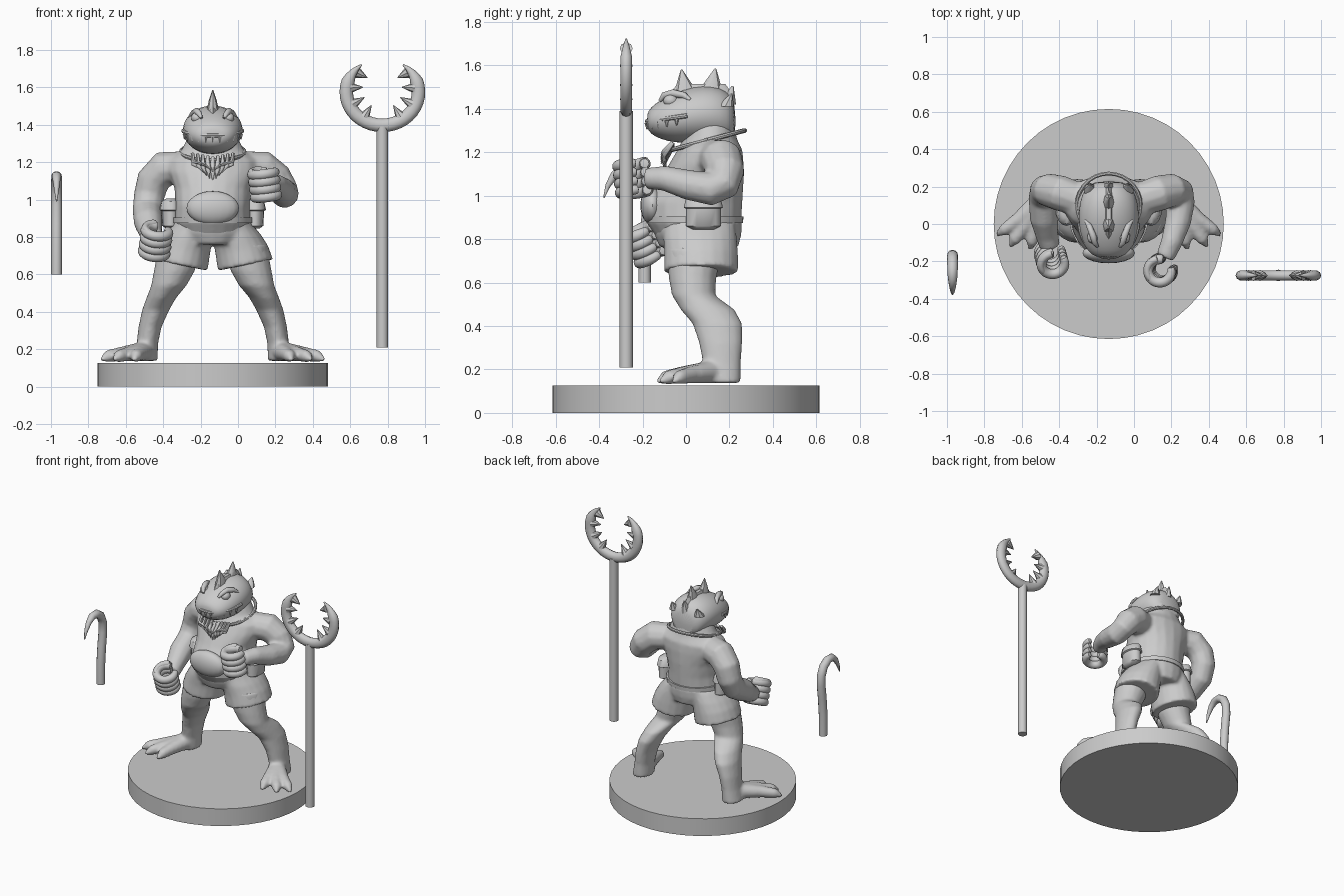
import bpy, bmesh, math
from mathutils import Vector, Quaternion

if "Cube" in bpy.data.objects:
    bpy.data.objects.remove(bpy.data.objects["Cube"])

GREY = (0.6, 0.6, 0.6, 1)
mat = bpy.data.materials.new("plain grey")
mat.use_nodes = True
mat.diffuse_color = GREY
mat.node_tree.nodes["Principled BSDF"].inputs["Base Color"].default_value = GREY
MID = -0.135  # x of the figure's symmetry plane


def loft(bm, rows, n=20):
    """Skin closed rings; each row is centre, half axis u, half axis v."""
    rings = []
    for c, u, v in rows:
        angles = [math.tau * k / n for k in range(n)]
        rings.append([bm.verts.new(Vector(c) + Vector(u) * math.cos(a) + Vector(v) * math.sin(a))
                      for a in angles])
    for a, b in zip(rings, rings[1:]):
        for k in range(n):
            bm.faces.new((a[k], a[(k + 1) % n], b[(k + 1) % n], b[k]))
    bm.faces.new(rings[0])
    bm.faces.new(rings[-1])


def stack(bm, rows, n=20):
    """Level ellipses: x, y, z, rx, ry."""
    loft(bm, [((x, y, z), (rx, 0, 0), (0, ry, 0)) for x, y, z, rx, ry in rows], n)


def tube(bm, pts, n=12):
    """Round tube through x, y, z, radius points."""
    ps = [Vector(p[:3]) for p in pts]
    q, old, rows = Quaternion(), Vector((0, 0, 1)), []
    for i, p in enumerate(pts):
        t = (ps[min(i + 1, len(ps) - 1)] - ps[max(i - 1, 0)]).normalized()
        q = old.rotation_difference(t) @ q
        old = t
        rows.append((ps[i], q @ Vector((p[3], 0, 0)), q @ Vector((0, p[3], 0))))
    loft(bm, rows, n)


def ball(bm, centre, size):
    made = bmesh.ops.create_uvsphere(bm, u_segments=20, v_segments=12, radius=1)["verts"]
    bmesh.ops.scale(bm, vec=size, verts=made)
    bmesh.ops.translate(bm, vec=centre, verts=made)


def finish(name, bm, x=MID, voxel=0, subdiv=0, angle=40):
    bmesh.ops.recalc_face_normals(bm, faces=bm.faces)
    me = bpy.data.meshes.new(name)
    bm.to_mesh(me)
    bm.free()
    me.materials.append(mat)
    ob = bpy.data.objects.new(name, me)
    ob.location.x = x
    bpy.context.collection.objects.link(ob)
    bpy.ops.object.select_all(action='DESELECT')
    bpy.context.view_layer.objects.active = ob
    ob.select_set(True)
    if voxel:
        rm = ob.modifiers.new("blend", 'REMESH')
        rm.mode, rm.voxel_size, rm.use_smooth_shade = 'VOXEL', voxel, True
        sm = ob.modifiers.new("soften", 'SMOOTH')
        sm.factor, sm.iterations = 0.5, 6
        for p in me.polygons:
            p.use_smooth = True
    else:
        if subdiv:
            ob.modifiers.new("round", 'SUBSURF').levels = subdiv
            ob.modifiers["round"].render_levels = subdiv
        bpy.ops.object.shade_smooth_by_angle(angle=math.radians(angle))
    return ob


# Round base
bm = bmesh.new()
stack(bm, [(0, 0, 0, .615, .615), (0, 0, .125, .615, .615)], 48)
finish("base", bm)

# Skin: torso, neck, arms, legs and feet blended together
bm = bmesh.new()
stack(bm, [(0, .05, .8, .18, .18), (0, .035, .88, .205, .22), (0, .035, .97, .2, .225),
           (0, .07, 1.06, .205, .195), (0, .095, 1.15, .24, .17), (0, .11, 1.21, .24, .15),
           (0, .11, 1.26, .17, .125), (0, .11, 1.34, .13, .11)])
tube(bm, [(-.16, .13, 1.17, .09), (-.26, .165, 1.165, .097), (-.32, .18, 1.1, .09),
          (-.34, .18, 1.02, .083), (-.35, .14, .94, .08), (-.345, .03, .88, .078),
          (-.33, -.06, .82, .062), (-.315, -.12, .79, .055)])
tube(bm, [(.16, .13, 1.17, .09), (.27, .165, 1.165, .097), (.34, .18, 1.11, .09),
          (.38, .17, 1.05, .078), (.385, .12, 1.03, .077), (.37, .01, 1.05, .07),
          (.335, -.1, 1.08, .058), (.3, -.18, 1.08, .05)])
for s in (-1, 1):
    stack(bm, [(s * .17, .04, .76, .12, .13), (s * .205, .03, .62, .11, .11),
               (s * .235, .035, .54, .095, .1), (s * .275, .1, .475, .08, .125),
               (s * .305, .145, .41, .073, .115), (s * .335, .16, .32, .062, .1),
               (s * .35, .165, .23, .058, .088), (s * .36, .165, .138, .066, .088)], 16)
    for tx, ty in ((.6, -.06), (.53, -.12), (.42, -.135)):
        mx, my = .37 + (tx - .37) * .5, .12 + (ty - .12) * .55
        tube(bm, [(s * .36, .13, .19, .055), (s * mx, my, .175, .04),
                  (s * (mx * .35 + tx * .65), my * .35 + ty * .65, .163, .033),
                  (s * tx, ty, .142, .01)])
finish("skin", bm, voxel=.011)

# Hands: four curled fingers and a thumb around an open grip
for name, centre, tilt, turn, s in (("right_hand", (-.305, -.185, .775), -.45, 1.5, -1),
                                    ("left_hand", (.28, -.245, 1.08), -.1, 1.2, 1)):
    bm = bmesh.new()
    axis = Vector((-.12 * s, math.sin(tilt), math.cos(tilt))).normalized()
    q = Vector((0, 0, 1)).rotation_difference(axis)
    for k in range(4):
        pts = []
        for j in range(15):
            a = turn + j * .39
            p = q @ Vector((.064 * math.cos(a), .064 * math.sin(a), (k - 1.5) * .041)) + Vector(centre)
            pts.append((*p, .03 if j < 13 else .024))
        tube(bm, pts, 8)
    thumb = [q @ Vector((.07 * math.cos(a), .07 * math.sin(a), .075)) + Vector(centre)
             for a in (1.6, 2.2, 2.8, 3.4, 4)]
    tube(bm, [(*p, .026 - .002 * i) for i, p in enumerate(thumb)], 8)
    finish(name, bm, subdiv=1, angle=60)

# Shorts with flared legs
bm = bmesh.new()
stack(bm, [(0, .06, .76, .16, .18), (0, .055, .82, .21, .2), (0, .05, .89, .205, .21)])
for s in (-1, 1):
    loft(bm, [((s * x, y, z), (rx, 0, s * tilt), (0, ry, 0)) for x, y, z, rx, ry, tilt in
              ((.175, .07, .65, .148, .172, .03), (.155, .07, .73, .14, .17, .025),
               (.13, .065, .8, .13, .17, .01), (.1, .06, .87, .11, .165, 0))])
finish("shorts", bm, voxel=.011)

# Belt and round belly plate
bm = bmesh.new()
stack(bm, [(0, .04, .875, .213, .222), (0, .04, .905, .213, .225)], 32)
finish("belt", bm)
bm = bmesh.new()
ball(bm, (0, -.155, .955), (.14, .055, .09))
finish("belly_plate", bm)

# Hip pouches with flaps
for side, s in (("right", -1), ("left", 1)):
    bm = bmesh.new()
    stack(bm, [(s * .225, .08, z, rx, ry) for z, rx, ry in
               ((.845, .025, .05), (.86, .045, .08), (.94, .05, .08), (.945, .06, .09),
                (.99, .05, .08), (1.005, .025, .05))], 16)
    finish(side + "_pouch", bm, angle=50)

# Head: snout to nape
bm = bmesh.new()
loft(bm, [((0, y, z), (rx, 0, 0), (0, 0, rz)) for y, z, rx, rz in
          ((-.18, 1.345, .05, .03), (-.165, 1.345, .095, .06), (-.12, 1.35, .13, .09),
           (-.05, 1.36, .154, .118), (.03, 1.372, .164, .13), (.12, 1.378, .157, .13),
           (.19, 1.365, .13, .118), (.23, 1.34, .08, .09))], 24)
finish("head", bm, subdiv=1)

# Mouth ridge and small teeth
bm = bmesh.new()
arc = [(math.sin(a), math.cos(a)) for a in [(-1.5 + 3 * k / 24) for k in range(25)]]
tube(bm, [(.158 * sn, .02 - .198 * cs, 1.37 - .028 * cs, .011) for sn, cs in arc], 8)
finish("upper_lip", bm)
bm = bmesh.new()
for sn, cs in arc[2:-2:2]:
    x, y, z = .16 * sn, .02 - .2 * cs, 1.36 - .026 * cs
    tube(bm, [(x, y, z, .011), (x, y, z - .03, .002)], 6)
finish("teeth", bm)

# Eyes under heavy lids
for side, s in (("right", -1), ("left", 1)):
    bm = bmesh.new()
    ball(bm, (s * .085, -.07, 1.437), (.03, .034, .029))
    finish(side + "_eye", bm)
    bm = bmesh.new()
    tube(bm, [(s * x, y, z, r) for x, y, z, r in
              ((.06, -.12, 1.437, .008), (.075, -.1, 1.462, .016), (.085, -.06, 1.472, .019),
               (.105, -.01, 1.462, .016), (.125, .02, 1.44, .008))], 8)
    finish(side + "_eyelid", bm, angle=60)

# Crest of blade spikes, with fins at the back of the head
bm = bmesh.new()
for x, y, z, ty, tz, w in ((0, .0, 1.47, -.02, 1.58, .055), (0, .11, 1.47, .135, 1.585, .06),
                           (0, .185, 1.42, .215, 1.505, .045), (-.1, .18, 1.41, .21, 1.47, .04),
                           (.1, .18, 1.41, .21, 1.47, .04)):
    stack(bm, [(x, y, z, .034, w), (x, (y + ty) / 2, (z + tz) / 2, .022, w * .55),
               (x, ty, tz, .003, .004)], 8)
stack(bm, [(0, .07, 1.46, .035, .15), (0, .07, 1.515, .012, .11)], 12)
finish("crest", bm)

# Necklace cord with hanging fangs
bm = bmesh.new()
tube(bm, [(.17 * math.cos(a), .1 - .17 * math.sin(a), 1.255 - .045 * math.sin(a), .011)
          for a in [math.tau * k / 28 for k in range(29)]], 8)
finish("necklace_cord", bm)
bm = bmesh.new()
for k in range(-4, 5):
    x, drop = k * .027, .13 - abs(k) * .017
    for f, d in ((1, 0), (.6, .02)):
        tube(bm, [(x, -.06, 1.225 + abs(k) * .005, .01), (x * .95, -.1, 1.22 - drop * .5 * f, .013),
                  (x * .6 * f, -.095 - d, 1.225 - drop * f, .002)], 6)
finish("necklace_fangs", bm, angle=60)

# Catch pole: shaft, open ring and inward barbs
PX, PY, PZ = .772, -.275, 1.575
bm = bmesh.new()
tube(bm, [(PX, PY, .21, .031), (PX, PY, 1.39, .031)], 12)
finish("pole_shaft", bm, x=0)
bm = bmesh.new()
pts = []
for k in range(33):
    f = k / 32
    a = math.radians(125 + 290 * f)
    r = .036 * min(1, .12 + 7 * min(f, 1 - f))
    pts.append((PX + .193 * math.cos(a), PY, PZ + .178 * math.sin(a), r))
tube(bm, pts, 10)
for v in bm.verts:
    v.co.y = PY + (v.co.y - PY) * .8
finish("pole_ring", bm, x=0, angle=60)
bm = bmesh.new()
for deg in (140, 172, 204, 236, 304, 336, 368, 400):
    c, s = math.cos(math.radians(deg)), math.sin(math.radians(deg))
    tube(bm, [(PX + .175 * c, PY, PZ + .16 * s, .03), (PX + .105 * c, PY, PZ + .1 * s + .012, .002)], 8)
finish("pole_barbs", bm, x=0)

# Hand hook
bm = bmesh.new()
tube(bm, [(-.97, y, z, r) for y, z, r in
          ((-.19, .6, .029), (-.19, .75, .029), (-.18, .87, .029), (-.167, .97, .029),
           (-.17, 1.04, .029), (-.195, 1.095, .029), (-.24, 1.125, .028), (-.29, 1.125, .025),
           (-.33, 1.095, .019), (-.36, 1.045, .012), (-.378, .99, .003))], 12)
finish("hand_hook", bm, x=0, angle=60)
